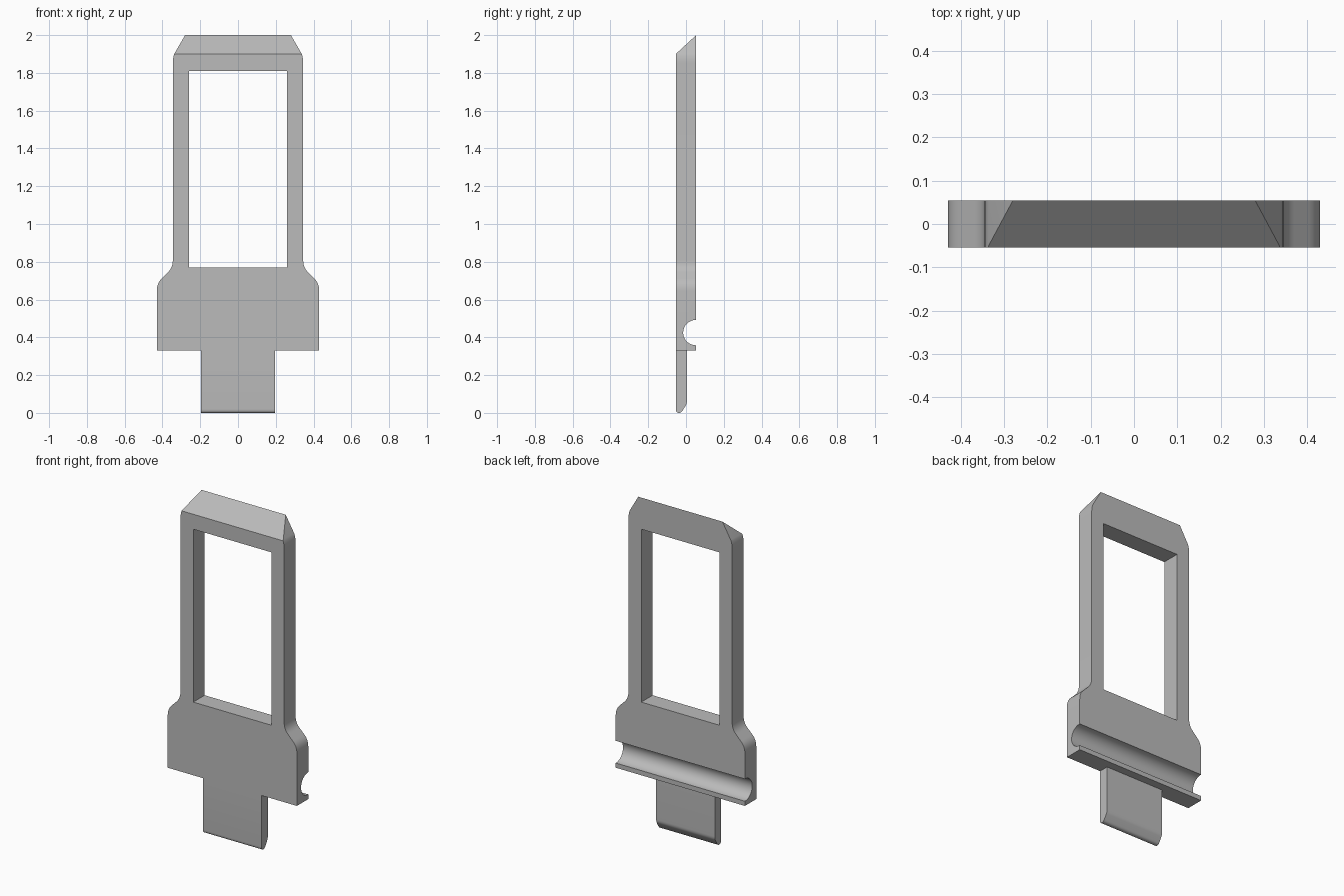
import bpy, bmesh, math
from mathutils import Vector

if "Cube" in bpy.data.objects:
    bpy.data.objects.remove(bpy.data.objects["Cube"])

HALF = 0.054      # half the plate thickness


def bend(a, corner, b, steps=6):
    """Points along a rounded corner from a to b."""
    a, c, b = Vector(a), Vector(corner), Vector(b)
    ts = [i / steps for i in range(steps + 1)]
    return [tuple(a * (1 - t) ** 2 + c * 2 * t * (1 - t) + b * t * t) for t in ts]


def prism(name, points, along, reach):
    """Extrude a closed profile symmetrically along x or y."""
    place = (lambda p, d: (d, p[0], p[1])) if along == "x" else (lambda p, d: (p[0], d, p[1]))
    bm = bmesh.new()
    near, far = [[bm.verts.new(place(p, d)) for p in points] for d in (-reach, reach)]
    bm.faces.new(near)
    bm.faces.new(far)
    for i in range(len(points)):
        j = (i + 1) % len(points)
        bm.faces.new((near[i], near[j], far[j], far[i]))
    bmesh.ops.recalc_face_normals(bm, faces=bm.faces)
    mesh = bpy.data.meshes.new(name)
    bm.to_mesh(mesh)
    bm.free()
    obj = bpy.data.objects.new(name, mesh)
    bpy.context.collection.objects.link(obj)
    return obj


grey = bpy.data.materials.new("plain grey")
grey.use_nodes = True
colour = (0.5, 0.5, 0.5, 1)
grey.diffuse_color = colour
grey.node_tree.nodes["Principled BSDF"].inputs["Base Color"].default_value = colour

# Plate outline: tab, shoulder, neck and clipped top corner, mirrored
side = [(0.195, 0), (0.195, 0.33), (0.43, 0.33)]
side += bend((0.43, 0.645), (0.43, 0.685), (0.405, 0.71))
side += bend((0.37, 0.745), (0.345, 0.77), (0.345, 0.81))
side += bend((0.345, 1.85), (0.345, 1.885), (0.335, 1.905))
side += [(0.28, 2.0)]
plate = prism("frame_plate", side + [(-x, z) for x, z in reversed(side)], "y", HALF)
plate.data.materials.append(grey)

# Window opening
window = prism("window_cutter", [(-0.26, 0.77), (0.26, 0.77), (0.26, 1.81), (-0.26, 1.81)], "y", 0.2)

# Sloping top edge, rising from front to back
slope = prism("top_slope_cutter", [(-2 * HALF, 1.85), (2 * HALF, 2.05), (2 * HALF, 2.2), (-2 * HALF, 2.2)], "x", 0.6)

# Round groove across the back
turns = [math.tau * i / 48 for i in range(48)]
groove = prism("groove_cutter", [(0.052 + 0.067 * math.cos(a), 0.425 + 0.067 * math.sin(a)) for a in turns], "x", 0.6)

# Thinner tab with a rounded, bevelled tip
tip = [(0.2, 0.33), (0.005, 0.33)]
tip += bend((0.005, 0.065), (0.005, 0.05), (-0.001, 0.04), 4)
tip += bend((-0.018, 0.012), (-0.025, 0), (-0.036, 0), 4)
tip += bend((-0.038, 0), (-HALF, 0), (-HALF, 0.02), 5)
tip += [(-0.2, 0.02), (-0.2, -0.2), (0.2, -0.2)]
tab = prism("tab_cutter", tip, "x", 0.6)

for cutter in (window, slope, groove, tab):
    cut = plate.modifiers.new(cutter.name, "BOOLEAN")
    cut.operation = "DIFFERENCE"
    cut.solver = "EXACT"
    cut.object = cutter
    cutter.hide_render = True

# Apply the cuts and smooth only the rounded edges
bpy.ops.object.select_all(action="DESELECT")
bpy.context.view_layer.objects.active = plate
plate.select_set(True)
for modifier in list(plate.modifiers):
    bpy.ops.object.modifier_apply(modifier=modifier.name)
for cutter in (window, slope, groove, tab):
    bpy.data.objects.remove(cutter)
bpy.ops.object.shade_smooth_by_angle(angle=math.radians(25))
